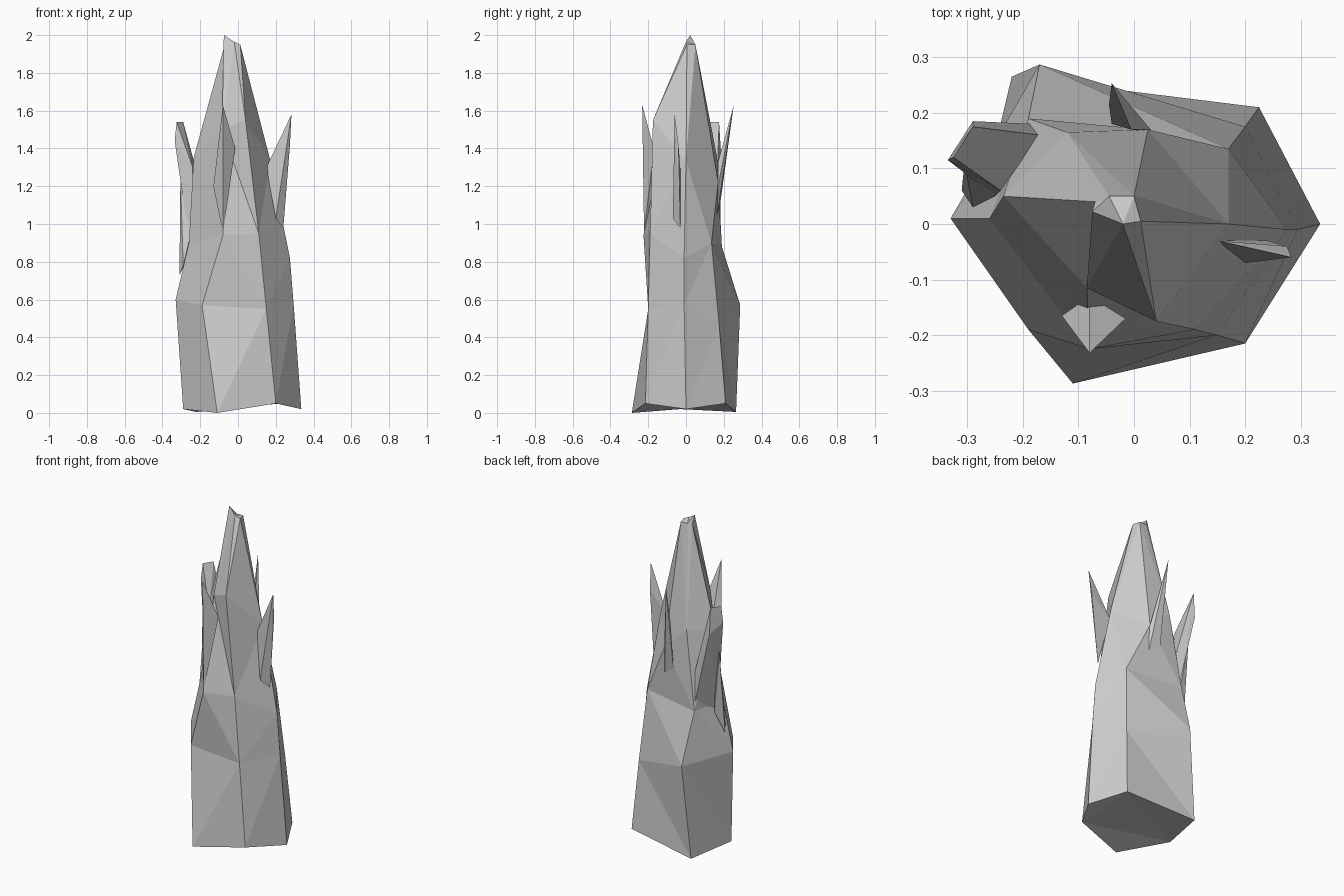
import bpy, bmesh

if "Cube" in bpy.data.objects:
    bpy.data.objects.remove(bpy.data.objects["Cube"])

# Ridge lines of the main crystal, each running from the base to the tip
RIDGES = [
    [(.335, 0, .02), (.295, -.01, .57), (.275, -.01, .82), (.17, 0, 1.34), (.012, .005, 1.95)],
    [(.2, -.215, .05), (.15, -.2, .55), (.11, -.19, .95), (.04, -.175, 1.55), (-.02, .0, 1.965)],
    [(-.11, -.287, 0), (-.19, -.19, .57), (-.08, -.225, .94), (-.085, -.115, 1.5), (-.075, .022, 2)],
    [(-.29, -.03, .02), (-.33, .01, .6), (-.26, .01, .9), (-.235, .05, 1.35), (-.07, .04, 1.95)],
    [(-.22, .265, .005), (-.17, .287, .57), (-.19, .19, .88), (-.12, .165, 1.35), (-.045, .05, 1.95)],
    [(.225, .21, .05), (.2, .175, .47), (.17, .135, .9), (.025, .17, 1.22), (0, .05, 1.95)],
]


def finish(name, bm):
    bmesh.ops.recalc_face_normals(bm, faces=bm.faces)
    mesh = bpy.data.meshes.new(name)
    bm.to_mesh(mesh)
    bm.free()
    bpy.context.collection.objects.link(bpy.data.objects.new(name, mesh))


def loft(name, ridges):
    """Join neighbouring ridges with faceted walls and cap both ends."""
    bm = bmesh.new()
    cols = [[bm.verts.new(p) for p in r] for r in ridges]
    for i, a in enumerate(cols):
        b = cols[(i + 1) % len(cols)]
        for k in range(len(a) - 1):
            bm.faces.new((a[k], b[k], b[k + 1], a[k + 1]))
    bm.faces.new([c[0] for c in reversed(cols)])
    bm.faces.new([c[-1] for c in cols])
    bmesh.ops.triangulate(bm, faces=bm.faces, quad_method='SHORT_EDGE')
    finish(name, bm)


def shard(name, points):
    """A convex splinter spanning a few corner points."""
    bm = bmesh.new()
    for p in points:
        bm.verts.new(p)
    res = bmesh.ops.convex_hull(bm, input=bm.verts)
    loose = {g for g in res['geom_interior'] if isinstance(g, bmesh.types.BMVert)}
    bmesh.ops.delete(bm, geom=list(loose), context='VERTS')
    finish(name, bm)


# Main crystal
loft("main_crystal", RIDGES)

# Splinters around the spire
shard("right_shard", [(.2, -.07, 1.03), (.24, -.03, .98), (.15, -.03, 1.3),
                      (.275, -.04, 1.42), (.283, -.06, 1.58)])
shard("front_shard", [(-.08, -.222, .95), (-.08, -.13, 1.25), (-.015, -.17, 1.4),
                      (-.13, -.165, 1.2), (-.08, -.19, 1.42), (-.08, -.232, 1.63)])
shard("back_shard", [(.03, .165, 1.05), (-.04, .18, 1.1), (.03, .17, 1.2),
                     (-.045, .215, 1.4), (-.005, .17, 1.33), (-.04, .253, 1.63)])
shard("left_shard", [(-.25, .05, .85), (-.18, .18, .9), (-.24, .06, 1.3), (-.29, .185, 1.38),
                     (-.17, .16, 1.1), (-.335, .115, 1.44), (-.325, .12, 1.54), (-.29, .175, 1.54)])
shard("left_sliver", [(-.31, .06, .73), (-.29, .03, .78), (-.25, .08, .85),
                      (-.25, .05, .95), (-.305, .11, 1.25), (-.25, .08, 1.1)])
